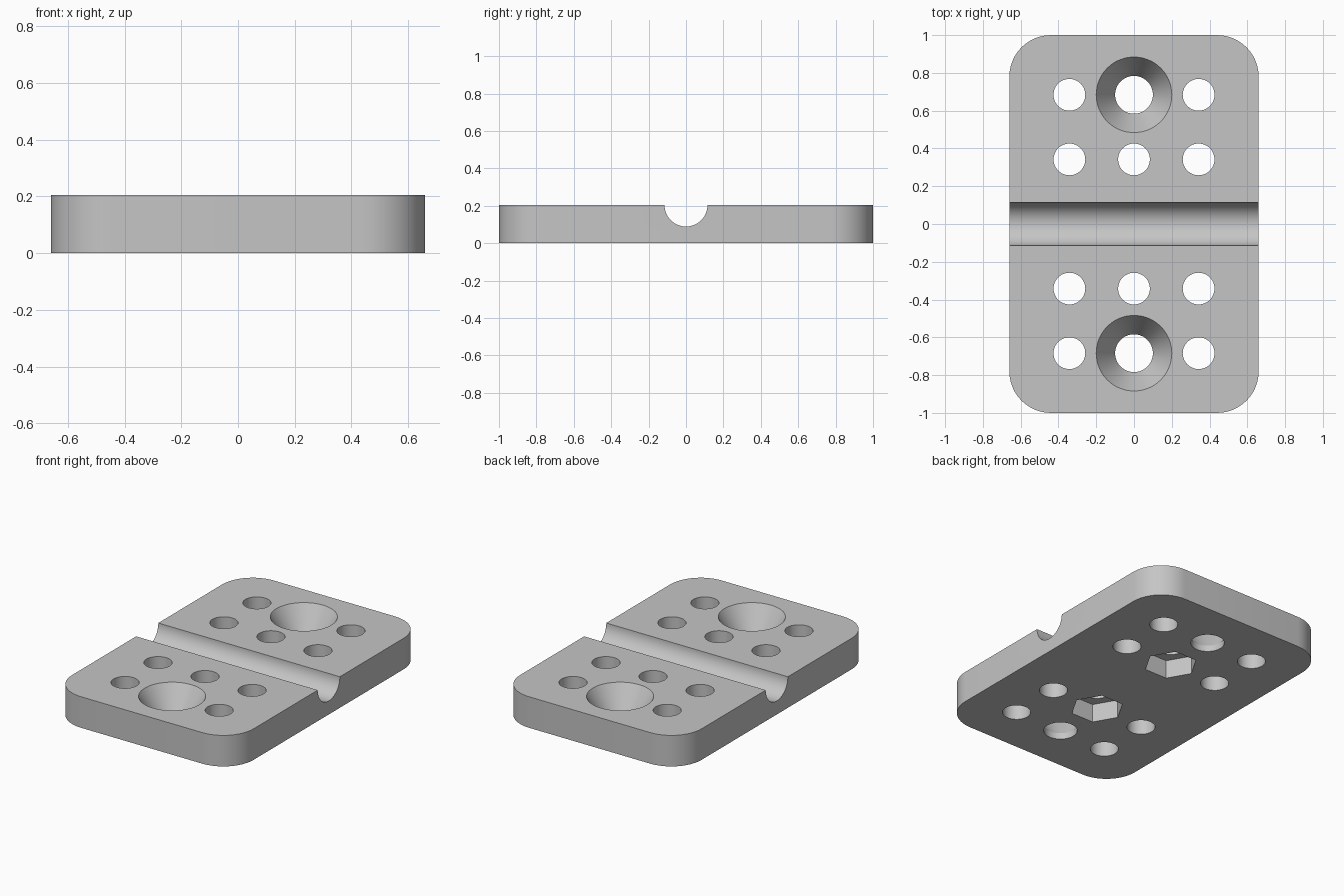
import bpy, bmesh, math
from mathutils import Matrix, Vector

WIDTH, LENGTH, TOP = 1.32, 2.0, 0.204
PITCH = 0.342          # hole grid spacing
HOLE_R = 0.084

if "Cube" in bpy.data.objects:
    bpy.data.objects.remove(bpy.data.objects["Cube"], do_unlink=True)

grey = bpy.data.materials.new("light grey")
grey.use_nodes = True
colour = (0.56, 0.56, 0.56, 1)
grey.diffuse_color = colour
grey.node_tree.nodes["Principled BSDF"].inputs["Base Color"].default_value = colour


def make_object(name, bm):
    bmesh.ops.recalc_face_normals(bm, faces=bm.faces)
    mesh = bpy.data.meshes.new(name)
    bm.to_mesh(mesh)
    bm.free()
    mesh.materials.append(grey)
    obj = bpy.data.objects.new(name, mesh)
    bpy.context.collection.objects.link(obj)
    return obj


def lathe(name, profile, sides, matrix):
    """Closed solid through (radius, height) rings."""
    bm = bmesh.new()
    rings = []
    for r, z in profile:
        angles = [2 * math.pi * i / sides for i in range(sides)]
        rings.append([bm.verts.new(matrix @ Vector((r * math.cos(a), r * math.sin(a), z)))
                      for a in angles])
    for low, high in zip(rings, rings[1:]):
        for i in range(sides):
            j = (i + 1) % sides
            bm.faces.new((low[i], low[j], high[j], high[i]))
    bm.faces.new(rings[0][::-1])
    bm.faces.new(rings[-1])
    return make_object(name, bm)


# Plate with rounded vertical corners
bm = bmesh.new()
bmesh.ops.create_cube(bm, size=1)
bmesh.ops.scale(bm, vec=(WIDTH, LENGTH, TOP), verts=bm.verts)
bmesh.ops.translate(bm, vec=(0, 0, TOP / 2), verts=bm.verts)
upright = [e for e in bm.edges if abs(e.verts[0].co.z - e.verts[1].co.z) > 0.1]
bmesh.ops.bevel(bm, geom=upright, offset=0.22, segments=12, profile=0.5, affect='EDGES')
plate = make_object("mounting_plate", bm)

# Cutters: cross groove, plain holes, countersunk holes, hexagonal nut pockets
cutters = [lathe("groove_cutter", [(0.115, -0.8), (0.115, 0.8)], 64,
                 Matrix.Translation((0, 0, TOP)) @ Matrix.Rotation(math.pi / 2, 4, 'Y'))]
through = [(HOLE_R, -0.1), (HOLE_R, 0.3)]
sink_low, sink_rise = 0.04, 0.1 / (TOP - 0.04)
countersink = [(0.1, -0.1), (0.1, sink_low), (0.2 + 0.05 * sink_rise, TOP + 0.05)]
pocket = [(0.16, -0.1), (0.16, 0.12)]

for side in (-1, 1):
    near = Matrix.Translation((0, side * PITCH, 0))
    far = Matrix.Translation((0, side * PITCH * 2, 0))
    cutters.append(lathe("pocket_cutter", pocket, 6, near))
    cutters.append(lathe("centre_hole_cutter", through, 48, near))
    cutters.append(lathe("countersink_cutter", countersink, 64, far))
    for x in (-PITCH, PITCH):
        for row in (near, far):
            cutters.append(lathe("hole_cutter", through, 48,
                                 Matrix.Translation((x, 0, 0)) @ row))

bpy.ops.object.select_all(action='DESELECT')
plate.select_set(True)
bpy.context.view_layer.objects.active = plate
for cutter in cutters:
    cut = plate.modifiers.new("cut", 'BOOLEAN')
    cut.operation = 'DIFFERENCE'
    cut.solver = 'EXACT'
    cut.object = cutter
    bpy.ops.object.modifier_apply(modifier=cut.name)
    bpy.data.objects.remove(cutter, do_unlink=True)

bpy.ops.object.shade_smooth_by_angle(angle=math.radians(25))
